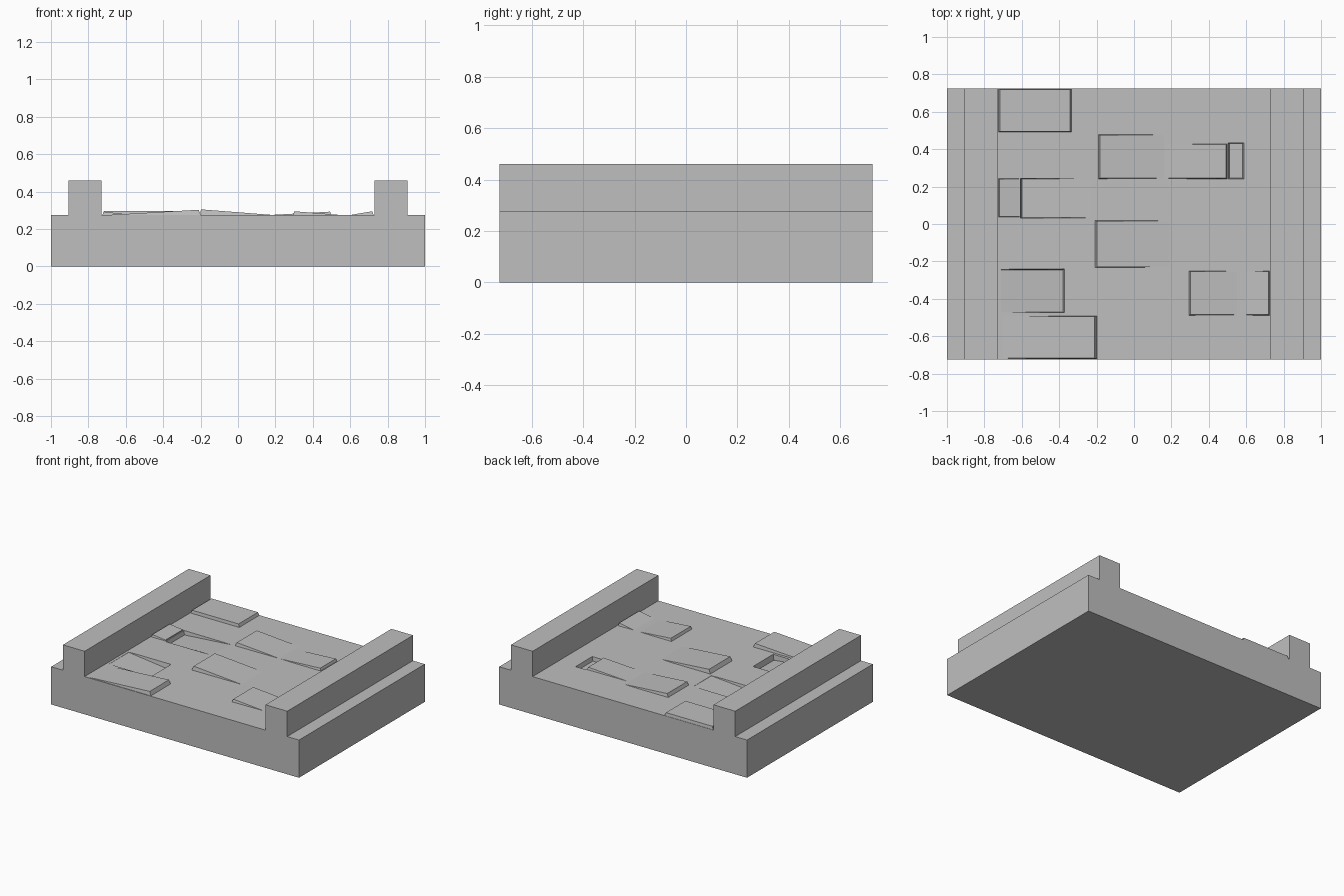
import bpy
import bmesh

cube = bpy.data.objects.get("Cube")
if cube:
    bpy.data.objects.remove(cube, do_unlink=True)

stone = bpy.data.materials.new("grey stone")
stone.use_nodes = True
GREY = (0.52, 0.52, 0.52, 1)
stone.diffuse_color = GREY
stone.node_tree.nodes["Principled BSDF"].inputs["Base Color"].default_value = GREY

DECK = 0.275
HALF_DEPTH = 0.725


def finish(name, bm):
    bmesh.ops.recalc_face_normals(bm, faces=bm.faces)
    mesh = bpy.data.meshes.new(name)
    bm.to_mesh(mesh)
    bm.free()
    mesh.materials.append(stone)
    obj = bpy.data.objects.new(name, mesh)
    bpy.context.collection.objects.link(obj)
    return obj


def hexahedron(name, lower, upper):
    """Solid between two four-cornered loops."""
    bm = bmesh.new()
    a = [bm.verts.new(p) for p in lower]
    b = [bm.verts.new(p) for p in upper]
    bm.faces.new(a)
    bm.faces.new(b)
    for i in range(4):
        j = (i + 1) % 4
        bm.faces.new((a[i], a[j], b[j], b[i]))
    return finish(name, bm)


def loop(x0, x1, y0, y1, z0, z1):
    """Rectangle whose left end is at z0 and right end at z1."""
    return [(x0, y0, z0), (x1, y0, z1), (x1, y1, z1), (x0, y1, z0)]


def raised_slab(name, x0, x1, y0, y1, left, right):
    """Tilted paving slab; sides lean in where it stands proud."""
    lean_l, lean_r = left * 0.55, right * 0.55
    lower = loop(x0, x1, y0, y1, DECK - 0.01, DECK - 0.01)
    upper = loop(x0 + lean_l, x1 - lean_r, y0 + 0.005, y1 - 0.005,
                 DECK + left, DECK + right)
    return hexahedron(name, lower, upper)


def sunken_slab(name, x0, x1, y0, y1, left, right):
    """Cutter for a slab that has sunk by different depths at its ends."""
    lower = loop(x0 + 0.01, x1 - 0.01, y0 + 0.005, y1 - 0.005,
                 DECK - left, DECK - right)
    upper = loop(x0, x1, y0, y1, DECK + 0.01, DECK + 0.01)
    return hexahedron(name, lower, upper)


# Floor and side walls: one mirrored profile extruded front to back
half = [(1, 0), (1, DECK), (0.905, DECK), (0.905, 0.46), (0.73, 0.46), (0.73, DECK)]
profile = half + [(-x, z) for x, z in reversed(half)]
bm = bmesh.new()
face = bm.faces.new([bm.verts.new((x, -HALF_DEPTH, z)) for x, z in profile])
ext = bmesh.ops.extrude_face_region(bm, geom=[face])
bmesh.ops.translate(bm, vec=(0, 2 * HALF_DEPTH, 0),
                    verts=[v for v in ext["geom"] if isinstance(v, bmesh.types.BMVert)])
floor = finish("floor_with_walls", bm)

# Sunken slabs cut into the floor
for name, *dims in [
    ("sunken_front_right", -0.72, -0.37, -0.475, -0.24, 0.001, 0.04),
    ("sunken_middle_right", -0.61, -0.22, 0.03, 0.245, 0.03, 0.001),
    ("sunken_back_left", 0.50, 0.59, 0.24, 0.435, 0.03, 0.03),
]:
    cutter = sunken_slab(name, *dims)
    cutter.hide_render = True
    mod = floor.modifiers.new(name, "BOOLEAN")
    mod.operation = "DIFFERENCE"
    mod.solver = "EXACT"
    mod.object = cutter
    bpy.context.view_layer.objects.active = floor
    bpy.ops.object.modifier_apply(modifier=name)
    bpy.data.objects.remove(cutter, do_unlink=True)

# Slabs standing proud of the floor
for name, *dims in [
    ("slab_back_right", -0.729, -0.33, 0.49, 0.724, 0.022, 0.022),
    ("slab_middle_right", -0.729, -0.61, 0.035, 0.245, 0.018, 0.006),
    ("slab_back_centre", -0.195, 0.16, 0.24, 0.48, 0.025, 0.0),
    ("slab_back_left", 0.17, 0.502, 0.24, 0.43, 0.0, 0.018),
    ("slab_centre", -0.213, 0.19, -0.235, 0.02, 0.03, 0.0),
    ("slab_front_right", -0.7, -0.195, -0.722, -0.49, 0.0, 0.028),
    ("slab_front_left", 0.29, 0.55, -0.49, -0.25, 0.02, 0.0),
    ("slab_front_far_left", 0.6, 0.729, -0.49, -0.25, 0.0, 0.02),
]:
    raised_slab(name, *dims)
